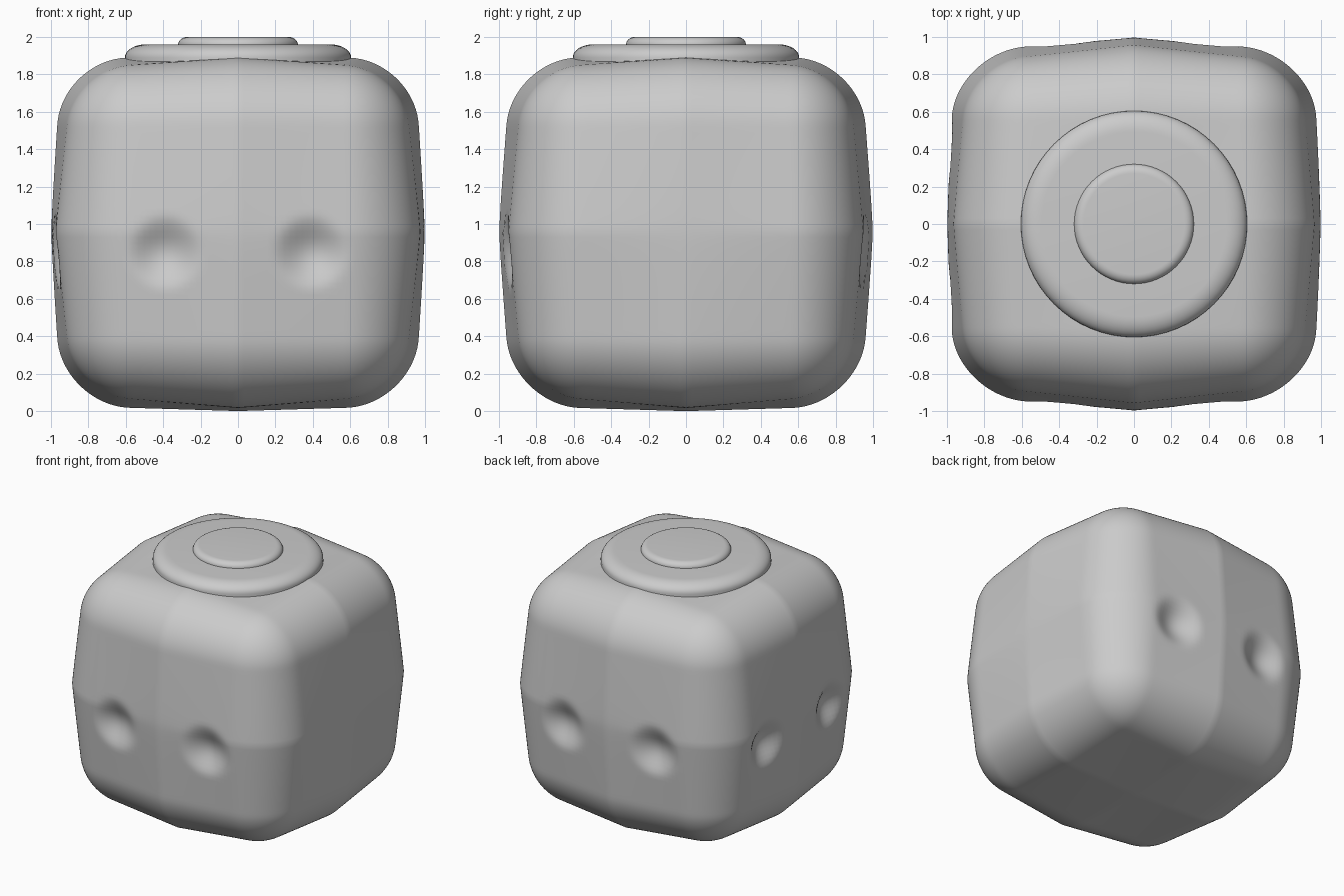
import bpy, bmesh, math
from mathutils import Vector

cube = bpy.data.objects.get("Cube")
if cube:
    bpy.data.objects.remove(cube, do_unlink=True)

GREY = (0.6, 0.6, 0.6, 1)
mat = bpy.data.materials.new("plain_grey")
mat.use_nodes = True
mat.diffuse_color = GREY
mat.node_tree.nodes["Principled BSDF"].inputs["Base Color"].default_value = GREY


def finish(bm, name, angle):
    bmesh.ops.recalc_face_normals(bm, faces=bm.faces)
    mesh = bpy.data.meshes.new(name)
    bm.to_mesh(mesh)
    bm.free()
    mesh.materials.append(mat)
    obj = bpy.data.objects.new(name, mesh)
    bpy.context.collection.objects.link(obj)
    bpy.ops.object.select_all(action="DESELECT")
    obj.select_set(True)
    bpy.context.view_layer.objects.active = obj
    bpy.ops.object.shade_smooth_by_angle(angle=math.radians(angle))
    return obj


# Body: rounded box with bulging sides, soft corners and pressed dimples
HALF = Vector((0.938, 0.925, 0.93))
RADIUS = 0.36
MID_Z = 0.96
CORNER_PULL = 0.13
DENT_X, DENT_Z, DENT_R = 0.39, -0.11, 0.21


def fade(t, power):
    return max(0, 1 - abs(t)) ** power


def dent(side, up, depth):
    d = math.hypot(abs(side) - DENT_X, up - DENT_Z) / DENT_R
    return depth * (1 - d * d) ** 2 if d < 1 else 0


def shape(co):
    p = Vector(c * h for c, h in zip(co, HALF))
    core = Vector(max(RADIUS - h, min(h - RADIUS, c)) for c, h in zip(p, HALF))
    n = (p - core).normalized()
    q = core + n * RADIUS
    rise = 1 - (q.z * q.z + 0.003) ** 0.55
    out_x = 0.062 * rise * (1 - 0.8 * abs(q.y) ** 1.3)
    out_y = 0.075 * rise * fade(q.x, 1.3)
    out_z = 0.03 * fade(q.x, 1) * fade(q.y, 1) if n.z < 0 else 0
    # dimples on the front, the back and one side
    if abs(n.y) > 0.7:
        out_y -= dent(q.x, q.z, 0.07)
    if n.x < -0.7:
        out_x -= dent(q.y, q.z, 0.085)
    q -= n * CORNER_PULL * abs(q.x * q.y * q.z)
    return q + Vector((n.x * out_x, n.y * out_y, n.z * out_z + MID_Z))


bm = bmesh.new()
bmesh.ops.create_cube(bm, size=2)
bmesh.ops.subdivide_edges(bm, edges=bm.edges, cuts=59, use_grid_fill=True)
for v in bm.verts:
    v.co = shape(v.co)
finish(bm, "body", 60)


# Stepped round cap on the top
def lathe(name, profile, steps=64):
    bm = bmesh.new()
    verts = [bm.verts.new((r, 0, z)) for r, z in profile]
    edges = [bm.edges.new(pair) for pair in zip(verts, verts[1:])]
    bmesh.ops.spin(bm, geom=verts + edges, cent=(0, 0, 0), axis=(0, 0, 1),
                   angle=math.tau, steps=steps)
    bmesh.ops.remove_doubles(bm, verts=bm.verts, dist=0.0005)
    return finish(bm, name, 75)


def rounded_disc(name, radius, bottom, top, bevel):
    arc = [math.pi / 2 * i / 8 for i in range(9)]
    rim = [(radius - bevel * (1 - math.cos(a)),
            top - (top - bottom) * (1 - math.sin(a))) for a in arc]
    return lathe(name, [(radius, bottom - 0.03)] + rim + [(0, top)])


rounded_disc("cap_lower_step", 0.605, 1.89, 1.96, 0.11)
rounded_disc("cap_upper_step", 0.32, 1.96, 2.0, 0.05)
